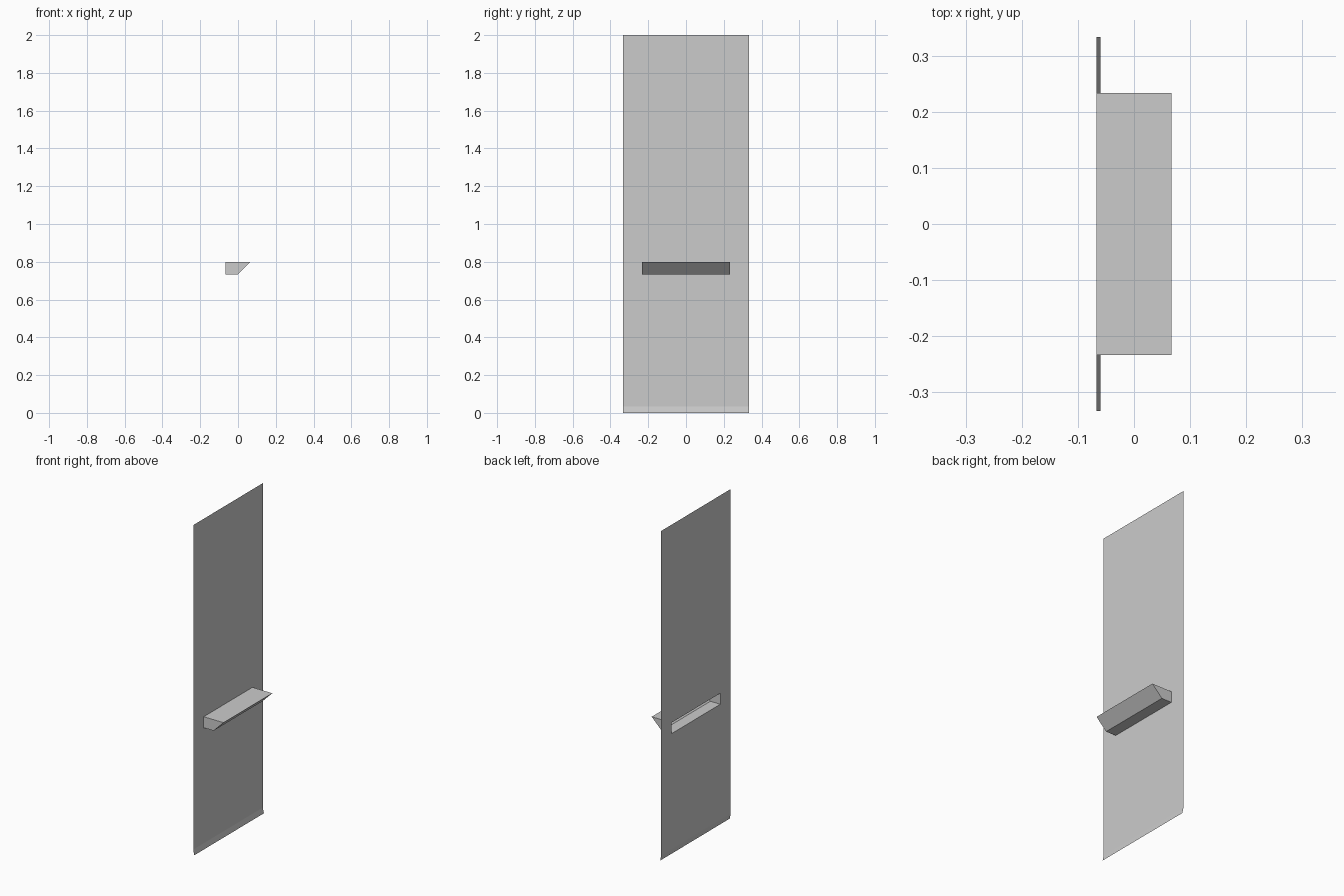
import bpy
import bmesh

if "Cube" in bpy.data.objects:
    bpy.data.objects.remove(bpy.data.objects["Cube"])

BACK = -0.0667          # plane of the panel
HALF_W, SLOT_W = 0.3333, 0.2333
SLOT_LOW, SLOT_TOP = 0.7333, 0.8
KICK_TOP, KICK_X = 0.0333, -0.06


def make_object(name, faces):
    """Make a mesh object from faces given as lists of corner points."""
    bm = bmesh.new()
    for corners in faces:
        bm.faces.new([bm.verts.new(c) for c in corners])
    bmesh.ops.remove_doubles(bm, verts=bm.verts, dist=1e-5)
    mesh = bpy.data.meshes.new(name)
    bm.to_mesh(mesh)
    bm.free()
    obj = bpy.data.objects.new(name, mesh)
    bpy.context.collection.objects.link(obj)
    return obj


def strip(a, b, half_width):
    """Quad between two (x, z) points, spanning y."""
    return [(a[0], -half_width, a[1]), (b[0], -half_width, b[1]),
            (b[0], half_width, b[1]), (a[0], half_width, a[1])]


# Thin upright panel, a 3 x 3 layout with the middle cell left open as the slot
ys = [-HALF_W, -SLOT_W, SLOT_W, HALF_W]
zs = [KICK_TOP, SLOT_LOW, SLOT_TOP, 2.0]
panel = []
for i in range(3):
    for j in range(3):
        if (i, j) != (1, 1):
            y0, y1, z0, z1 = ys[i], ys[i + 1], zs[j], zs[j + 1]
            panel.append([(BACK, y0, z0), (BACK, y1, z0), (BACK, y1, z1), (BACK, y0, z1)])
make_object("back_panel", panel)

# Slightly flared strip along the foot of the panel
make_object("kick_strip", [strip((KICK_X, 0), (BACK, KICK_TOP), HALF_W)[::-1]])

# Hollow shelf with a sloped front, open at the back
profile = [(BACK, SLOT_LOW), (0.0, SLOT_LOW), (0.0667, SLOT_TOP), (BACK, SLOT_TOP)]
shelf = [strip(a, b, SLOT_W)[::-1] for a, b in zip(profile, profile[1:])]
shelf.append([(x, -SLOT_W, z) for x, z in profile])
shelf.append([(x, SLOT_W, z) for x, z in reversed(profile)])
shelf_obj = make_object("shelf", shelf)

# Point the shelf faces outward, away from the hollow
bm = bmesh.new()
bm.from_mesh(shelf_obj.data)
centre = sum((v.co for v in bm.verts), bm.verts[:][0].co * 0) / len(bm.verts)
for f in bm.faces:
    f.normal_update()
    if f.normal.dot(f.calc_center_median() - centre) < 0:
        f.normal_flip()
bm.to_mesh(shelf_obj.data)
bm.free()
